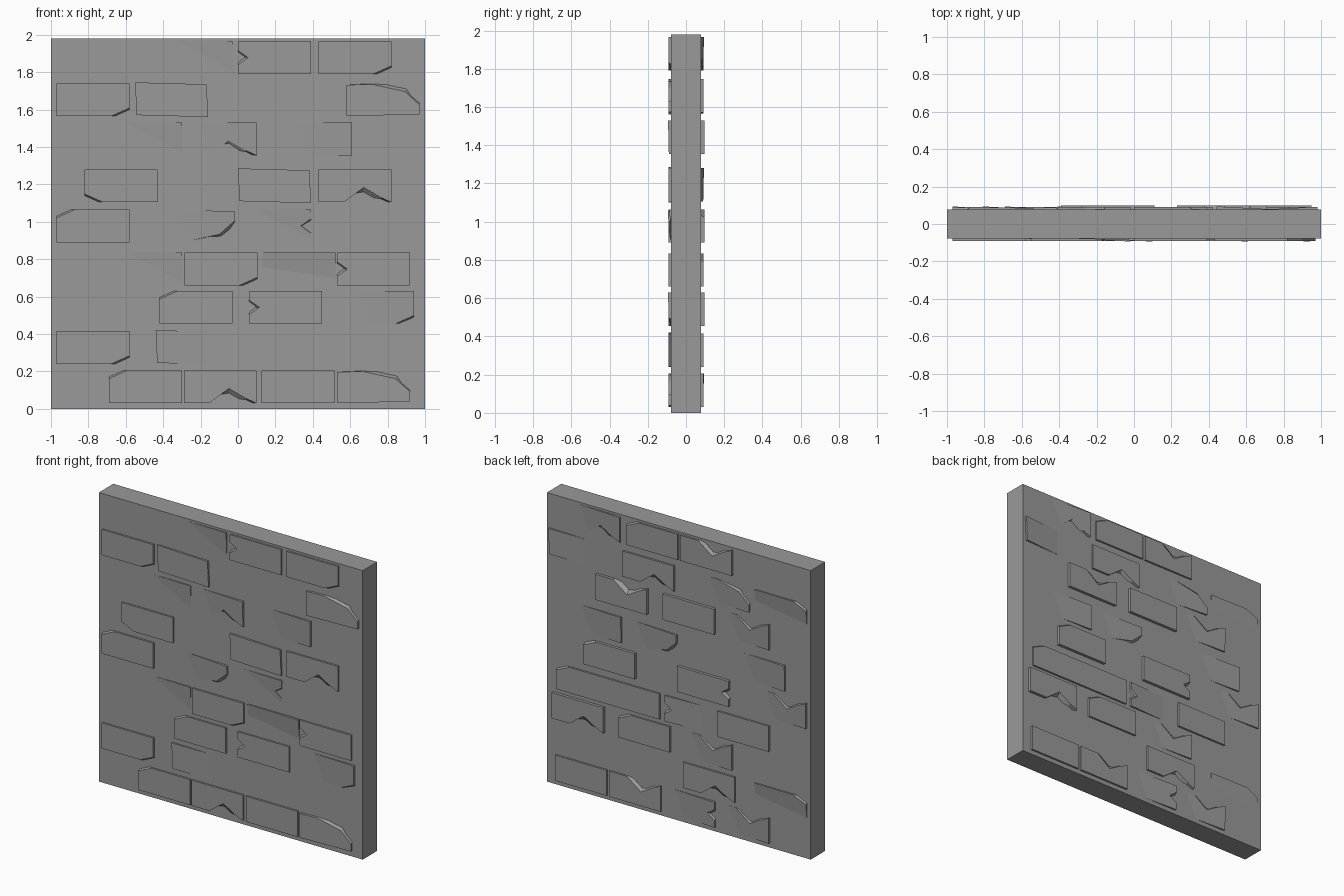
import bpy
import bmesh
import math
from mathutils import Matrix

if "Cube" in bpy.data.objects:
    bpy.data.objects.remove(bpy.data.objects["Cube"], do_unlink=True)

# Single stone grey
stone = bpy.data.materials.new("stone_grey")
stone.use_nodes = True
GREY = (0.32, 0.32, 0.32, 1)
stone.diffuse_color = GREY
stone.node_tree.nodes["Principled BSDF"].inputs["Base Color"].default_value = GREY

HALF, HEIGHT, DEPTH = 1.0, 1.98, 0.078
BRICK_W, BRICK_H = 0.39, 0.175
ROW_Z = [0.03, 0.24, 0.455, 0.66, 0.89, 1.105, 1.355, 1.565, 1.79]


# Brick outlines in unit coordinates: (root outline, face outline)
def flip_u(pts):
    return [(1 - u, v) for u, v in reversed(pts)]


def flip_v(pts):
    return [(u, 1 - v) for u, v in reversed(pts)]


def corner(cut_u, cut_v):
    return [(0, 0), (1, 0), (1, 1), (cut_u, 1), (0, 1 - cut_v)]


def side_notch(deep, tall):
    return [(0, 0), (1, 0), (1, 1), (0, 1), (0, .5 + tall), (deep, .5), (0, .5 - tall)]


def top_notch(deep):
    return [(0, 0), (1, 0), (1, 1), (.85, 1 - deep / 3), (.62, 1 - deep), (.35, 1), (0, 1)]


def variants(name, root, face, shapes):
    shapes[name] = (root, face)
    shapes[name + "_x"] = (flip_u(root), flip_u(face))
    shapes[name + "_z"] = (flip_v(root), flip_v(face))
    shapes[name + "_xz"] = (flip_u(flip_v(root)), flip_u(flip_v(face)))


SHAPES = {}
square = [(0, 0), (1, 0), (1, 1), (0, 1)]
skewed = [(0.02, 0.03), (1, -0.03), (0.98, 0.97), (0, 1.03)]
variants("plain", square, square, SHAPES)
variants("skew", skewed, skewed, SHAPES)
variants("chip", corner(.12, .12), corner(.25, .25), SHAPES)
variants("notch", side_notch(.02, .1), side_notch(.14, .22), SHAPES)
variants("vee", top_notch(.1), top_notch(.45), SHAPES)
variants("worn", [(0, 0), (1, .05), (1, .45), (.85, .95), (.35, 1), (0, .95)],
         [(0, 0), (1, .05), (1, .35), (.8, .75), (.35, .97), (0, .95)], SHAPES)

# How a brick sits in the wall: middle height, slope sideways, slope upwards
LEANS = {"flat": (.013, 0, 0), "proud": (.02, 0, 0), "right": (.004, .02, .004),
         "left": (.004, -.02, 0), "up": (.002, .006, .018), "sunk": (-.002, .012, .01)}

# Rows from the bottom; each brick is left edge, shape, lean
FRONT = [
    [(-.69, "chip", "flat"), (-.29, "vee_z", "flat"), (.125, "plain", "flat"), (.53, "worn", "flat")],
    [(-.97, "chip_xz", "flat"), (-.44, "skew", "left")],
    [(-.42, "chip", "flat"), (.06, "notch", "flat"), (.55, "chip_xz", "right")],
    [(-.69, "chip_z", "sunk"), (-.285, "chip_xz", "flat"), (.13, "plain", "up"), (.53, "notch", "flat")],
    [(-.97, "chip", "flat"), (-.41, "worn_z", "right"), (.0, "notch_x", "sunk")],
    [(-.82, "chip_z", "flat"), (.0, "skew", "flat"), (.43, "vee_z", "flat")],
    [(-.69, "chip", "sunk"), (-.29, "vee_z", "right"), (.22, "plain", "right")],
    [(-.97, "chip_xz", "flat"), (-.55, "skew", "flat"), (.58, "worn", "flat")],
    [(-.42, "chip", "sunk"), (.0, "notch", "flat"), (.43, "chip_xz", "flat")],
]
BACK = [
    [(-.93, "plain", "flat"), (-.52, "vee", "flat"), (-.11, "notch_x", "right"), (.3, "vee", "right")],
    [(.04, "vee_z", "flat"), (.58, "chip_x", "up")],
    [(-.95, "vee_z", "proud"), (-.45, "chip", "flat"), (.02, "vee", "right")],
    [(-.92, "chip", "flat"), (-.53, "plain", "flat"), (-.1, "notch", "left"), (.3, "plain", "flat")],
    [(-.71, "chip", "proud"), (.0, "notch_x", "proud"), (.58, "vee", "right")],
    [(-.82, "plain", "right"), (-.4, "worn_z", "right"), (.42, "plain", "right")],
    [(-.62, "vee", "proud"), (-.11, "plain", "proud"), (.3, "vee", "right")],
    [(-.98, "skew", "left"), (-.42, "vee_z", "flat"), (.15, "worn", "right"), (.58, "chip_x", "up")],
    [(-.83, "vee_z", "right"), (-.39, "chip", "flat"), (.02, "vee", "flat")],
]


def finish(bm, name):
    bmesh.ops.recalc_face_normals(bm, faces=bm.faces)
    mesh = bpy.data.meshes.new(name)
    bm.to_mesh(mesh)
    bm.free()
    mesh.materials.append(stone)
    obj = bpy.data.objects.new(name, mesh)
    bpy.context.scene.collection.objects.link(obj)
    return obj


def add_brick(bm, x, z, shape, lean):
    """Loft from a root outline inside the wall to a leaning face outline."""
    root, face = SHAPES[shape]
    mid, slope_u, slope_v = LEANS[lean]

    def ring(pts, rise):
        return [bm.verts.new((x + u * BRICK_W, -DEPTH - rise(u, v), z + v * BRICK_H)) for u, v in pts]

    low = ring(root, lambda u, v: -0.02)
    high = ring(face, lambda u, v: mid + slope_u * (u - .5) + slope_v * (v - .5))
    bm.faces.new(high)
    bm.faces.new(low[::-1])
    for i in range(len(low)):
        j = (i + 1) % len(low)
        bm.faces.new((low[i], low[j], high[j], high[i]))


def brick_layer(name, rows, turn):
    bm = bmesh.new()
    for z, row in zip(ROW_Z, rows):
        for x, shape, lean in row:
            add_brick(bm, x, z, shape, lean)
    bmesh.ops.transform(bm, matrix=Matrix.Rotation(turn, 4, "Z"), verts=bm.verts)
    return finish(bm, name)


# Wall slab
slab = bmesh.new()
bmesh.ops.create_cube(slab, size=1)
bmesh.ops.scale(slab, vec=(2 * HALF, 2 * DEPTH, HEIGHT), verts=slab.verts)
bmesh.ops.translate(slab, vec=(0, 0, HEIGHT / 2), verts=slab.verts)
finish(slab, "wall_slab")

# Raised bricks on both sides
brick_layer("front_bricks", FRONT, 0)
brick_layer("back_bricks", BACK, math.pi)
